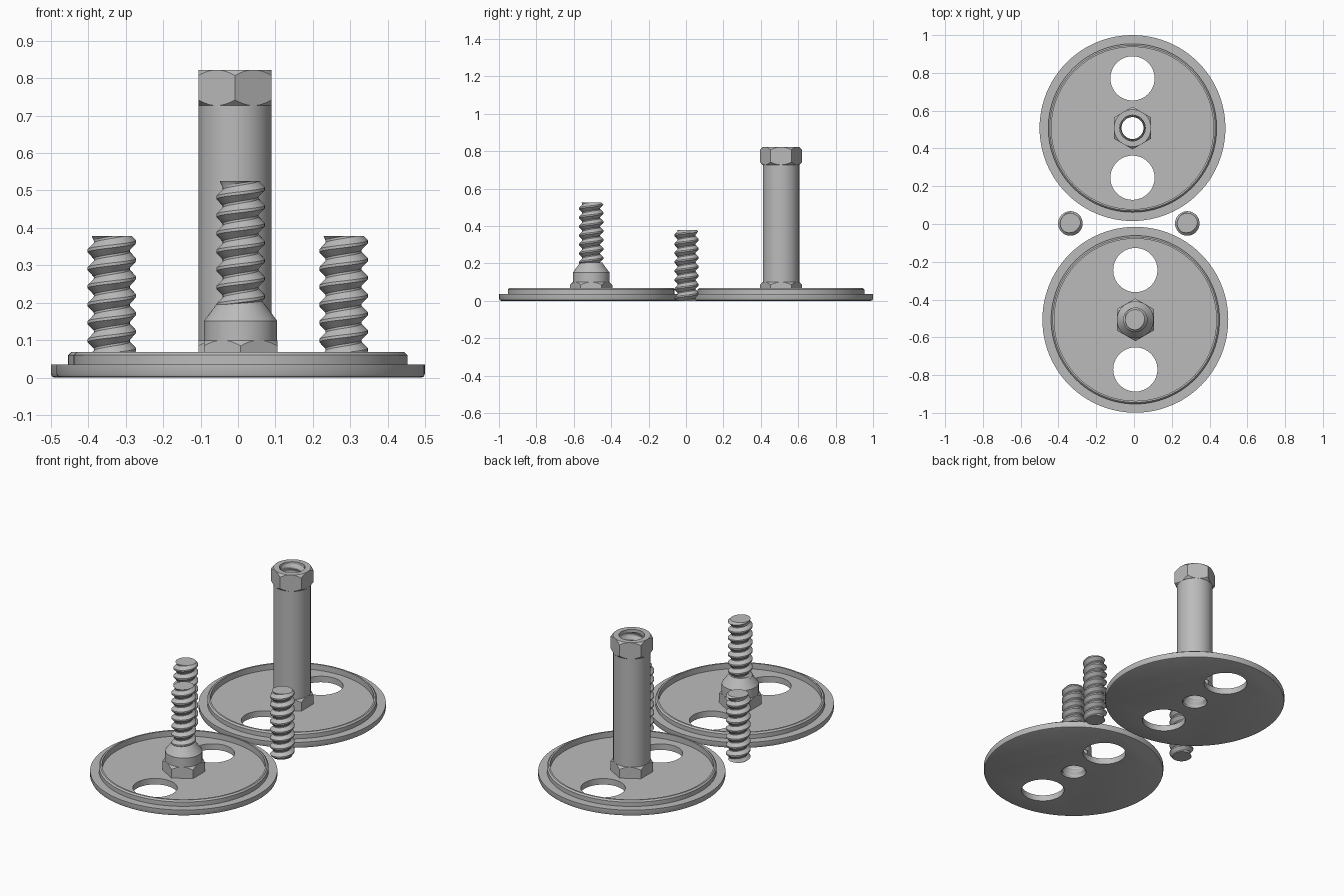
import bpy, bmesh, math

if "Cube" in bpy.data.objects:
    bpy.data.objects.remove(bpy.data.objects["Cube"], do_unlink=True)

steel = bpy.data.materials.new("grey_steel")
steel.use_nodes = True
GREY = (0.5, 0.5, 0.5, 1)
steel.diffuse_color = GREY
steel.node_tree.nodes["Principled BSDF"].inputs["Base Color"].default_value = GREY

FLOOR, NUT_TOP = 0.035, 0.1
SHAFT_R, BORE_R = 0.0975, 0.068
PITCH = 0.048


def make(name, bm, loc):
    """Turn a bmesh into an object with the steel material."""
    mesh = bpy.data.meshes.new(name)
    bm.to_mesh(mesh)
    bm.free()
    mesh.materials.append(steel)
    obj = bpy.data.objects.new(name, mesh)
    obj.location = (loc[0], loc[1], 0)
    bpy.context.collection.objects.link(obj)
    return obj


def lathe(name, profile, loc, segs=64, turn=0.0):
    """Revolve a radius/height profile that starts and ends on the axis."""
    bm = bmesh.new()
    rings = []
    for r, z in profile:
        if r == 0:
            rings.append([bm.verts.new((0, 0, z))] * segs)
        else:
            angles = [turn + math.tau * i / segs for i in range(segs)]
            rings.append([bm.verts.new((r * math.cos(a), r * math.sin(a), z)) for a in angles])
    for low, high in zip(rings, rings[1:]):
        if low[0] is low[1]:
            bm.faces.new(high[::-1])
        elif high[0] is high[1]:
            bm.faces.new(low)
        else:
            for i in range(segs):
                k = (i + 1) % segs
                bm.faces.new((low[i], low[k], high[k], high[i]))
    # end caps are flat polygons, so the axis points are not needed
    bmesh.ops.delete(bm, geom=[v for v in bm.verts if not v.link_faces], context="VERTS")
    bmesh.ops.recalc_face_normals(bm, faces=bm.faces[:])
    return make(name, bm, loc)


def cylinder(name, r, z0, z1, loc):
    return lathe(name, [(0, z0), (r, z0), (r, z1), (0, z1)], loc)


def boolean(obj, cutter, operation="DIFFERENCE"):
    """Apply a boolean and discard the cutter."""
    cutter.hide_render = True
    mod = obj.modifiers.new("cut", "BOOLEAN")
    mod.operation = operation
    mod.solver = "EXACT"
    mod.object = cutter
    bpy.context.view_layer.update()
    bpy.context.view_layer.objects.active = obj
    bpy.ops.object.modifier_apply(modifier=mod.name)
    bpy.data.objects.remove(cutter, do_unlink=True)


def smooth(obj):
    bpy.ops.object.select_all(action="DESELECT")
    obj.select_set(True)
    bpy.context.view_layer.objects.active = obj
    bpy.ops.object.shade_smooth_by_angle(angle=math.radians(25))


def thread(name, loc, z0, z1, minor, major, inside=False, taper_bottom=False):
    """Helical screw surface, cut flat at both ends."""
    segs = 32
    profile = [(0, minor), (0.12, minor), (0.48, major), (0.64, major)]
    steps = segs * (math.ceil((z1 - z0) / PITCH) + 4)
    bm = bmesh.new()
    grid = []
    for i in range(steps + 1):
        a = math.tau * i / segs
        base = z0 + PITCH * (i / segs - 2)
        grid.append([bm.verts.new((r * math.cos(a), r * math.sin(a), base + f * PITCH))
                     for f, r in profile])
    for i in range(steps):
        for j in range(3):
            bm.faces.new((grid[i][j], grid[i + 1][j], grid[i + 1][j + 1], grid[i][j + 1]))
        if i + 1 + segs <= steps:
            bm.faces.new((grid[i][3], grid[i + 1][3], grid[i + 1 + segs][0], grid[i + segs][0]))
    for z, up in ((z1, 1), (z0, -1)):
        bmesh.ops.bisect_plane(bm, geom=bm.verts[:] + bm.edges[:] + bm.faces[:],
                               plane_co=(0, 0, z), plane_no=(0, 0, up), clear_outer=True)
    if inside:
        bmesh.ops.reverse_faces(bm, faces=bm.faces[:])
    else:
        bmesh.ops.holes_fill(bm, edges=[e for e in bm.edges if e.is_boundary], sides=0)
        # chamfer the free ends
        for v in bm.verts:
            gap = min(z1 - v.co.z, v.co.z - z0 if taper_bottom else 1)
            r = math.hypot(v.co.x, v.co.y)
            limit = minor + 0.006 + max(gap, 0)
            if r > limit:
                v.co.x *= limit / r
                v.co.y *= limit / r
    smooth(make(name, bm, loc))


def hex_nut(name, loc, z0, z1, chamfer_bottom):
    """Hexagon with conically trimmed corners, points facing front and back."""
    r = 0.113
    nut = lathe(name, [(0, z0), (r, z0), (r, z1), (0, z1)], loc, 6, math.pi / 6)
    edge, wide, drop = 0.098, 0.12, 0.022
    if chamfer_bottom:
        trim = [(0, z0), (edge, z0), (wide, z0 + drop)]
    else:
        trim = [(0, z0 - drop), (wide, z0 - drop)]
    trim += [(wide, z1 - drop), (edge, z1), (0, z1)]
    boolean(nut, lathe("trim", trim, loc), "INTERSECT")
    return nut


def foot_plate(name, loc):
    """Flanged disc with raised rim, two round holes and a centre bore."""
    plate = lathe(name, [(0, 0), (0.482, 0), (0.489, 0.003), (0.492, 0.01), (0.492, FLOOR),
                         (0.446, FLOOR), (0.446, 0.06), (0.438, 0.068), (0.429, 0.068),
                         (0.429, FLOOR), (0, FLOOR)], loc, 96)
    for dy in (-0.263, 0.263):
        boolean(plate, cylinder("hole", 0.117, -0.1, 0.2, (loc[0], loc[1] + dy)))
    boolean(plate, cylinder("bore", BORE_R, -0.1, 0.2, loc))
    smooth(plate)


def bored(obj, loc, top):
    boolean(obj, cylinder("bore", BORE_R, -0.1, top, loc))
    smooth(obj)


back, front = (-0.008, 0.508), (0.007, -0.507)

# Rear foot: tall threaded sleeve
foot_plate("rear_plate", back)
bored(hex_nut("rear_lower_hex", back, FLOOR, NUT_TOP, False), back, 1)
bored(cylinder("rear_sleeve", SHAFT_R, 0.05, 0.74, back), back, 1)
bored(hex_nut("rear_upper_hex", back, 0.727, 0.822, True), back, 1)
thread("rear_inner_thread", back, 0.004, 0.812, 0.058, BORE_R, inside=True)

# Front foot: shouldered base with an upright stud
foot_plate("front_plate", front)
bored(hex_nut("front_lower_hex", front, FLOOR, NUT_TOP, False), front, 0.14)
bored(lathe("front_shoulder", [(0, 0.05), (SHAFT_R, 0.05), (SHAFT_R, 0.152), (0.058, 0.205),
                               (0, 0.205)], front), front, 0.14)
thread("front_inner_thread", front, 0.004, 0.138, 0.058, BORE_R, inside=True)
thread("front_stud", front, 0.19, 0.526, 0.048, 0.065)

# Loose threaded studs either side
for name, x in (("right_stud", -0.337), ("left_stud", 0.282)):
    thread(name, (x, 0.003), 0, 0.379, 0.048, 0.065, taper_bottom=True)
